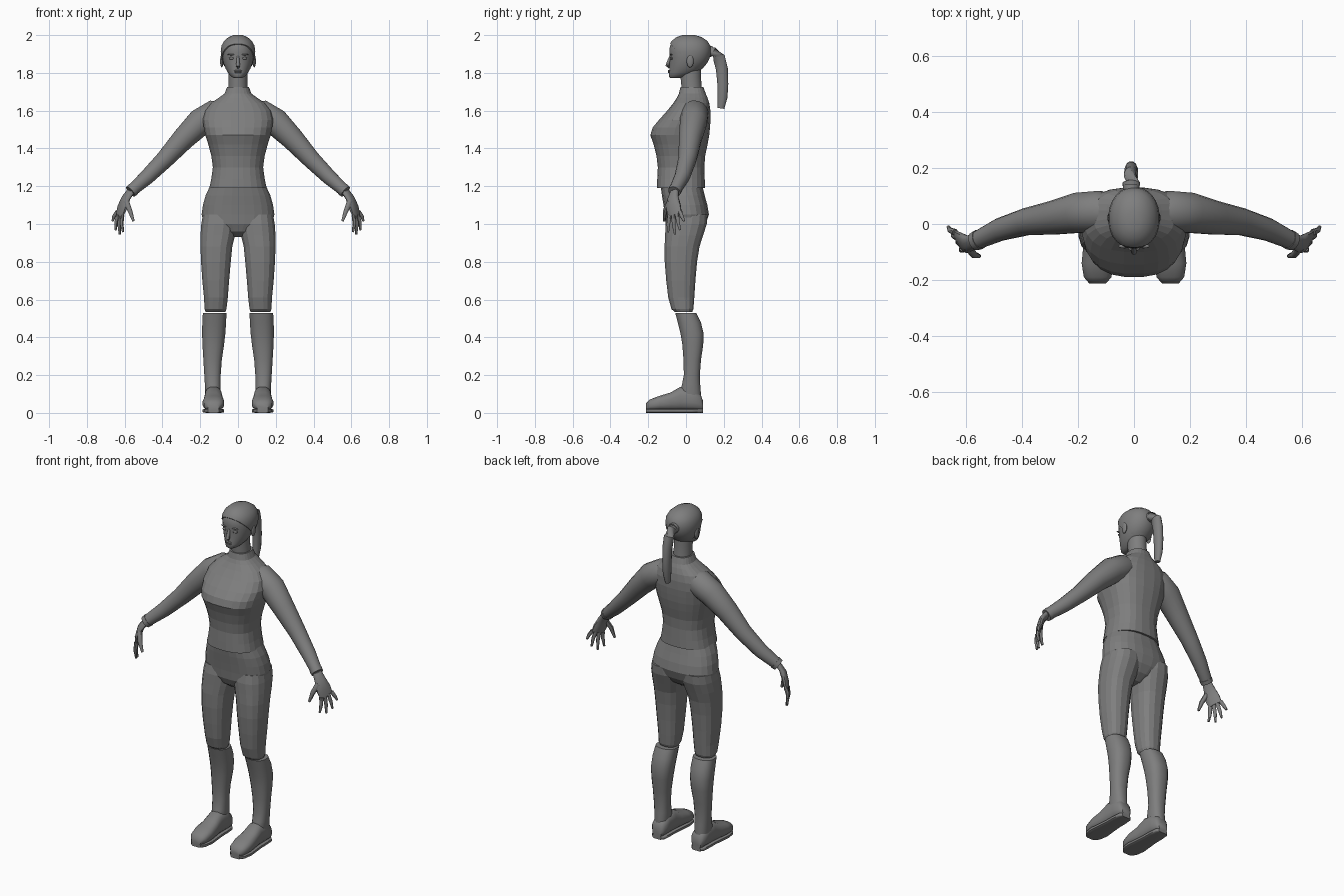
import bpy
import bmesh
from math import cos, sin, pi, copysign
from mathutils import Vector

cube = bpy.data.objects.get("Cube")
if cube:
    bpy.data.objects.remove(cube)

grey = bpy.data.materials.new("plain_grey")
grey.use_nodes = True
COLOUR = (0.21, 0.21, 0.21, 1)
grey.diffuse_color = COLOUR
grey.node_tree.nodes["Principled BSDF"].inputs["Base Color"].default_value = COLOUR


def finish(name, bm, smooth, mirror):
    """Turn a bmesh into a named object, optionally smooth and mirrored."""
    bmesh.ops.recalc_face_normals(bm, faces=bm.faces)
    mesh = bpy.data.meshes.new(name)
    bm.to_mesh(mesh)
    bm.free()
    mesh.materials.append(grey)
    obj = bpy.data.objects.new(name, mesh)
    bpy.context.collection.objects.link(obj)
    if smooth:
        bpy.ops.object.select_all(action="DESELECT")
        obj.select_set(True)
        bpy.context.view_layer.objects.active = obj
        bpy.ops.object.shade_smooth_by_angle(angle=pi / 4)
    if mirror:
        mod = obj.modifiers.new("Mirror", "MIRROR")
        mod.use_mirror_merge = False
    return obj


def skin(rings, sides, power):
    """Loft superellipse rings, each given as centre and two half axes."""
    bm = bmesh.new()
    loops = []
    for centre, u, v in rings:
        loop = []
        for i in range(sides):
            a = 2 * pi * (i + 0.5) / sides
            c, s = (copysign(abs(t) ** (2 / power), t) for t in (cos(a), sin(a)))
            loop.append(bm.verts.new(Vector(centre) + u * c + v * s))
        loops.append(loop)
    for low, high in zip(loops, loops[1:]):
        for i in range(sides):
            j = (i + 1) % sides
            bm.faces.new((low[i], low[j], high[j], high[i]))
    bm.faces.new(loops[0])
    bm.faces.new(loops[-1])
    return bm


def upright(rows):
    """Rows of height, left edge, right edge, front, back."""
    return [(((a + b) / 2, (f + k) / 2, z), Vector(((b - a) / 2, 0, 0)),
             Vector((0, (k - f) / 2, 0))) for z, a, b, f, k in rows]


def centred(rows):
    """Rows of height, half width, front, back."""
    return upright([(z, -w, w, f, k) for z, w, f, k in rows])


def tube(name, points, radii, sides=12, flat=1.0, mirror=True):
    """Tapered tube along a path; flat widens it across the path."""
    pts = [Vector(p) for p in points]
    rings = []
    for i, p in enumerate(pts):
        t = (pts[min(i + 1, len(pts) - 1)] - pts[max(i - 1, 0)]).normalized()
        side = Vector((0, 1, 0)) if abs(t.y) < 0.6 else Vector((1, 0, 0))
        u = (side - t * side.dot(t)).normalized()
        rings.append((p, u * radii[i] * flat, t.cross(u) * radii[i]))
    return finish(name, skin(rings, sides, 2), True, mirror)


def blob(name, centre, size, mirror=False):
    """Smooth ellipsoid."""
    bm = bmesh.new()
    bmesh.ops.create_uvsphere(bm, u_segments=12, v_segments=8, radius=1)
    bmesh.ops.scale(bm, vec=size, verts=bm.verts)
    bmesh.ops.translate(bm, vec=centre, verts=bm.verts)
    return finish(name, bm, True, mirror)


# Shirt body, from hem to collar
shirt = [
    (1.19, .153, -.155, .102), (1.24, .142, -.153, .1), (1.3, .134, -.15, .098),
    (1.36, .142, -.157, .102), (1.42, .158, -.172, .115), (1.47, .174, -.19, .124),
    (1.51, .182, -.178, .128), (1.55, .188, -.145, .131), (1.6, .178, -.1, .13),
    (1.64, .145, -.068, .124), (1.67, .1, -.048, .114), (1.69, .072, -.038, .105),
    (1.725, .058, -.03, .093)]
finish("shirt", skin(centred(shirt), 24, 2.5), False, False)

# Sleeves with a cuff ring
tube("sleeve",
     [(.06, .045, 1.6), (.12, .045, 1.585), (.2, .04, 1.54), (.29, .022, 1.45),
      (.385, .008, 1.345), (.48, -.02, 1.25), (.565, -.06, 1.175)],
     [.05, .075, .073, .061, .049, .041, .032], sides=16)
tube("cuff", [(.553, -.055, 1.185), (.569, -.062, 1.171)], [.036, .034], sides=16)

# Trousers: hip block and two thighs
hips = [
    (.93, .04, -.05, .03), (.96, .11, -.09, .075), (1.0, .18, -.108, .105),
    (1.05, .194, -.113, .122), (1.1, .187, -.12, .114), (1.15, .173, -.128, .1),
    (1.2, .15, -.135, .088)]
finish("hips", skin(centred(hips), 24, 2.4), False, False)
thigh = [
    (.535, .066, .172, -.062, .034), (.55, .06, .178, -.078, .04),
    (.61, .053, .181, -.095, .045), (.7, .046, .19, -.106, .051),
    (.8, .037, .197, -.114, .06), (.88, .029, .2, -.115, .073),
    (.94, .014, .2, -.112, .092), (1.0, .004, .196, -.11, .112),
    (1.05, .01, .187, -.1, .115)]
finish("thigh", skin(upright(thigh), 16, 2.4), False, True)

# Boots: shaft, foot and sole
shaft = [
    (.03, .1, .166, -.01, .08), (.1, .092, .174, -.035, .08),
    (.15, .091, .176, -.022, .076), (.2, .091, .179, -.012, .074),
    (.28, .085, .184, -.014, .08), (.36, .073, .189, -.02, .092),
    (.42, .066, .191, -.03, .094), (.48, .062, .19, -.045, .08),
    (.53, .06, .187, -.058, .055)]
finish("boot_shaft", skin(upright(shaft), 16, 2.4), True, True)
foot = [
    (.09, .028, .06), (.075, .042, .1), (.03, .046, .13), (-.03, .047, .135),
    (-.08, .052, .105), (-.14, .058, .087), (-.19, .05, .068), (-.213, .03, .045)]
finish("boot_foot", skin(
    [((.13, y, .008 + top / 2), Vector((w, 0, 0)), Vector((0, 0, top / 2 - .004)))
     for y, w, top in foot], 16, 2.6), True, True)
finish("boot_sole", skin(
    [((.13, y, .011), Vector((w, 0, 0)), Vector((0, 0, .011)))
     for y, w, top in foot], 12, 5), True, True)

# Hands: flattened palm, four fingers and a thumb
across = Vector((.4, .86, .3))
normal = Vector((.9, -.42, 0))
palm = [((.562, -.06, 1.18), .024, .022), ((.592, -.07, 1.14), .032, .019),
        ((.612, -.066, 1.09), .043, .017), ((.626, -.058, 1.05), .04, .012)]
finish("palm", skin([(c, across * w, normal * t) for c, w, t in palm], 12, 2.3),
       True, True)
knuckle = Vector((.626, -.058, 1.055))
tips = {"index_finger": (.608, -.095, .957), "middle_finger": (.626, -.058, .945),
        "ring_finger": (.648, -.032, .968), "little_finger": (.664, -.01, 1.015)}
for i, (name, tip) in enumerate(tips.items()):
    base = knuckle + across * (i - 1.5) * .022
    bend = base.lerp(Vector(tip), .5) + normal * .006
    tube(name, [base, bend, tip], [.012, .01, .006], sides=8)
tube("thumb", [(.592, -.085, 1.12), (.572, -.11, 1.07), (.553, -.115, 1.015)],
     [.016, .013, .007], sides=8)

# Neck and head
neck = [(1.67, .056, -.025, .09), (1.73, .05, -.025, .083),
        (1.78, .05, -.03, .08), (1.82, .05, -.03, .08)]
finish("neck", skin(centred(neck), 20, 2), True, False)
head = [
    (1.772, .02, -.083, -.03), (1.78, .036, -.091, .0), (1.8, .053, -.091, .06),
    (1.825, .067, -.088, .09), (1.85, .077, -.087, .11), (1.88, .084, -.086, .124),
    (1.91, .086, -.089, .129), (1.94, .082, -.086, .125), (1.965, .068, -.073, .11),
    (1.985, .045, -.047, .08), (1.996, .018, -.015, .045)]
finish("head", skin(centred(head), 28, 2.1), True, False)

# Hair cap: enlarged head form trimmed along a sloping hairline
cap = [(z + .004, w + .006, f - .004, k + .004) for z, w, f, k in head]
bm = skin(centred(cap), 28, 2.1)
bmesh.ops.bisect_plane(bm, geom=bm.verts[:] + bm.edges[:] + bm.faces[:],
                       plane_co=(0, -.085, 1.955), plane_no=(0, 1, 1),
                       clear_inner=True)
bmesh.ops.holes_fill(bm, edges=[e for e in bm.edges if e.is_boundary])
finish("hair", bm, True, False)

# Ponytail with its band
tube("ponytail",
     [(-.01, .11, 1.915), (-.01, .145, 1.912), (-.01, .175, 1.88), (-.01, .19, 1.82),
      (-.01, .195, 1.74), (-.01, .193, 1.67), (-.01, .185, 1.612)],
     [.02, .025, .026, .025, .023, .021, .014], flat=1.3, mirror=False)
tube("hair_band", [(-.01, .122, 1.915), (-.01, .138, 1.913)], [.03, .03], mirror=False)

# Face
tube("nose", [(0, -.082, 1.888), (0, -.092, 1.86), (0, -.098, 1.838), (0, -.087, 1.828)],
     [.006, .009, .012, .007], sides=8, mirror=False)
blob("upper_lip", (0, -.089, 1.811), (.021, .007, .005))
blob("lower_lip", (0, -.089, 1.803), (.018, .007, .005))
blob("eye", (.033, -.076, 1.877), (.016, .008, .007), True)
blob("eyebrow", (.034, -.079, 1.897), (.022, .008, .004), True)
blob("ear", (.086, .022, 1.862), (.009, .019, .034), True)
